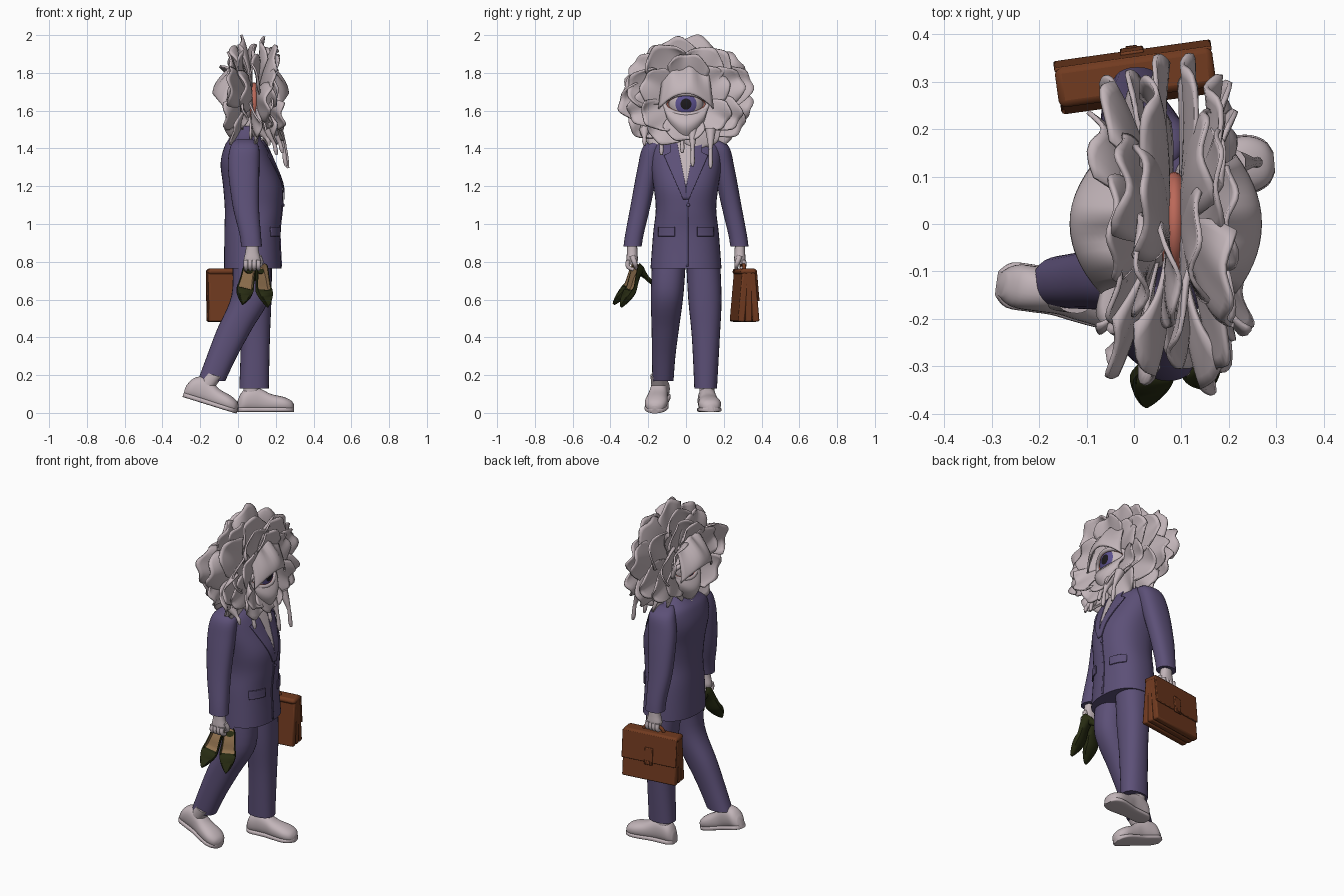
import bpy, bmesh, random
from math import sin, cos, pi, hypot, radians
from mathutils import Vector, Matrix

random.seed(11)
cube = bpy.data.objects.get("Cube")
if cube:
    bpy.data.objects.remove(cube)


def material(name, *rgb):
    m = bpy.data.materials.new(name)
    m.use_nodes = True
    m.diffuse_color = (*rgb, 1)
    m.node_tree.nodes["Principled BSDF"].inputs["Base Color"].default_value = (*rgb, 1)
    return m


pale = material("pale petal", .54, .46, .485)
suit = material("purple cloth", .107, .08, .185)
leather = material("brown leather", .165, .043, .014)
olive = material("dark olive", .02, .024, .006)
tan = material("tan insole", .27, .16, .075)
coral = material("coral flesh", .5, .14, .1)
iris = material("violet iris", .11, .085, .28)
black = material("black", .012, .01, .012)


def make(name, verts, faces, mats, pick=None, place=Matrix(), solid=0, angle=50):
    mesh = bpy.data.meshes.new(name)
    mesh.from_pydata([place @ Vector(v) for v in verts], [], faces)
    for m in mats:
        mesh.materials.append(m)
    if pick:
        for face in mesh.polygons:
            face.material_index = pick(face)
    bm = bmesh.new()
    bm.from_mesh(mesh)
    bmesh.ops.recalc_face_normals(bm, faces=bm.faces)
    bm.to_mesh(mesh)
    bm.free()
    mesh.shade_smooth()
    mesh.set_sharp_from_angle(angle=radians(angle))
    ob = bpy.data.objects.new(name, mesh)
    bpy.context.collection.objects.link(ob)
    if solid:
        mod = ob.modifiers.new("thickness", 'SOLIDIFY')
        mod.thickness, mod.offset = solid, 0
    return ob


def loft(name, rings, mats, **extra):
    n, last = len(rings[0]), len(rings) - 1
    faces = [(i * n + j, i * n + (j + 1) % n, (i + 1) * n + (j + 1) % n, (i + 1) * n + j)
             for i in range(last) for j in range(n)]
    faces += [tuple(range(n)), tuple(range(last * n, last * n + n))]
    return make(name, [p for ring in rings for p in ring], faces, mats, **extra)


def sheet(name, point, mat, nu=12, nv=14, solid=.01):
    """Surface from point(u, v) with u in 0..1 and v in -1..1."""
    verts = [point(i / nu, 2 * j / nv - 1) for i in range(nu + 1) for j in range(nv + 1)]
    w = nv + 1
    faces = [(i * w + j, i * w + j + 1, i * w + w + j + 1, i * w + w + j)
             for i in range(nu) for j in range(nv)]
    return make(name, verts, faces, [mat], solid=solid)


def smooth(rows, k=5):
    out = []
    for i in range(len(rows) - 1):
        a, b, c, d = (rows[max(0, min(len(rows) - 1, i + o))] for o in (-1, 0, 1, 2))
        for s in range(k):
            t = s / k
            out.append(tuple(q + t / 2 * (r - p + t * (2 * p - 5 * q + 4 * r - w + t * (3 * (q - r) + w - p)))
                             for p, q, r, w in zip(a, b, c, d)))
    return out + [rows[-1]]


def oval(a, b, power=2.3, n=28):
    def f(c):
        return abs(c) ** (2 / power) * (1 if c > 0 else -1)
    return [(a * f(cos(2 * pi * j / n)), b * f(sin(2 * pi * j / n))) for j in range(n)]


def upright(name, rows, mat):
    """Rows are height, x, y, half depth, half width."""
    return loft(name, [[(x + p, y + q, z) for p, q in oval(a, b)]
                       for z, x, y, a, b in smooth(rows)], [mat])


def tube(name, points, radii, mat, closed=False):
    curve = bpy.data.curves.new(name, 'CURVE')
    curve.dimensions, curve.bevel_depth, curve.bevel_resolution = '3D', 1, 3
    curve.use_fill_caps, curve.resolution_u = True, 6
    spline = curve.splines.new('BEZIER')
    spline.bezier_points.add(len(points) - 1)
    for bp, p, r in zip(spline.bezier_points, points, radii):
        bp.co, bp.radius = p, r
        bp.handle_left_type = bp.handle_right_type = 'AUTO'
    spline.use_cyclic_u = closed
    curve.materials.append(mat)
    ob = bpy.data.objects.new(name, curve)
    bpy.context.collection.objects.link(ob)


def ellipsoid(name, centre, rx, r, mats, pick=None, n=20):
    cx, cy, cz = centre
    rings = [[(cx + rx * cos(t), cy + p, cz + q) for p, q in oval(r * sin(t), r * sin(t), 2)]
             for t in (pi * max(.01, min(n - .01, i)) / n for i in range(n + 1))]
    loft(name, rings, mats, pick=pick)


def box(name, centre, size, mat, place, bevel=.008):
    verts = [[c + s * h / 2 for c, h, s in zip(centre, size, (i, j, k))]
             for i in (-1, 1) for j in (-1, 1) for k in (-1, 1)]
    faces = [(0, 1, 3, 2), (4, 6, 7, 5), (0, 4, 5, 1), (2, 3, 7, 6), (0, 2, 6, 4), (1, 5, 7, 3)]
    mod = make(name, verts, faces, [mat], place=place, angle=40).modifiers.new("soft edge", 'BEVEL')
    mod.width, mod.segments = bevel, 2


# Jacket: height, centre x, half depth, half width
torso = smooth([(.765, .078, .152, .188), (.95, .075, .147, .174), (1.08, .082, .152, .16),
                (1.2, .078, .157, .172), (1.32, .05, .142, .19), (1.41, .04, .112, .185),
                (1.46, .04, .08, .12), (1.52, .05, .05, .06)])
loft("jacket", [[(x + p, q, z) for p, q in oval(a, b, 2.3, 40)] for z, x, a, b in torso], [suit])


def front(y, z):
    for lo, hi in zip(torso, torso[1:]):
        if lo[0] <= z <= hi[0]:
            t = (z - lo[0]) / (hi[0] - lo[0])
            x, a, b = (p + t * (q - p) for p, q in zip(lo[1:], hi[1:]))
            return x + a * max(0, 1 - abs(y / b) ** 2.3) ** (1 / 2.3)
    return .1


def patch(name, low, high, inner, outer, mat, off, side=1):
    def point(u, v):
        z = low + u * (high - low)
        y = side * (inner(u) + (outer(u) - inner(u)) * (v + 1) / 2)
        return front(y, z) + off, y, z
    sheet(name, point, mat, nu=20, solid=.006)


patch("shirt_front", 1.2, 1.45, lambda u: -.06 * u, lambda u: .06 * u, pale, .003)
patch("jacket_front_edge", .775, 1.13, lambda u: 0, lambda u: .012, suit, .001)
for side, tag in ((1, "left"), (-1, "right")):
    patch(tag + "_lapel", 1.13, 1.44, lambda u: .06 * max(0, u - .2),
          lambda u: .015 + .135 * u if u < .76 else .085, suit, .006, side)
    patch(tag + "_pocket_flap", .935, .985, lambda u: .06, lambda u: .145, suit, .006, side)
ellipsoid("jacket_button", (front(0, 1.1) + .006, .012, 1.1), .005, .009, [suit], n=8)

# Sleeves and hands; the left arm swings back
for side, tag, swing in ((1, "left", -.055), (-1, "right", .01)):
    upright(tag + "_sleeve", [(z, x + swing * t, side * y, a, b) for z, x, y, a, b, t in (
        (1.45, .035, .135, .04, .03, 0), (1.41, .035, .175, .075, .052, 0), (1.3, .028, .2, .083, .056, .2),
        (1.1, .035, .24, .07, .053, .6), (.95, .055, .272, .057, .049, .9), (.88, .062, .283, .055, .048, 1))], suit)
    hx, hy = .065 + swing, side * .285
    upright(tag + "_hand", [(.9, hx, hy, .03, .026), (.85, hx, hy, .036, .028),
                            (.81, hx, hy, .045, .03), (.785, hx, hy, .04, .024)], pale)
    for i in range(4):
        fx = hx - .033 + .022 * i
        tube(tag + "_finger", [(fx, hy + side * .02, .81), (fx, hy + side * .022, .775), (fx, hy - side * .008, .758)],
             [.013, .012, .009], pale)
    tube(tag + "_thumb", [(hx + .035, hy, .83), (hx + .045, hy - side * .015, .79), (hx + .02, hy - side * .02, .765)],
         [.015, .013, .009], pale)

# Trousers
upright("left_trouser", [(.82, .08, .09, .1, .09), (.6, .092, .1, .085, .088),
                         (.4, .092, .105, .077, .074), (.13, .085, .104, .078, .06)], suit)
upright("right_trouser", [(.82, .07, -.09, .1, .09), (.62, .068, -.1, .103, .086), (.44, -.02, -.11, .092, .072),
                          (.3, -.085, -.118, .08, .062), (.17, -.14, -.122, .073, .056)], suit)

# Pale walking shoes
foot = smooth([(0, .025, .065), (.025, .045, .11), (.075, .047, .135), (.125, .047, .12), (.175, .054, .095),
               (.24, .06, .08), (.28, .045, .062), (.297, .018, .04)], 4)
for tag, spot, pitch, yaw, lean in (("left", (0, .105, .005), 0, 5, 0), ("right", (-.29, -.125, .085), 17, -8, .35)):
    place = Matrix.Translation(spot) @ Matrix.Rotation(radians(yaw), 4, 'Z') @ Matrix.Rotation(radians(pitch), 4, 'Y')
    loft(tag + "_shoe", [[(x, p, h / 2 + q) for p, q in oval(w, h / 2, 2.3)] for x, w, h in foot], [pale], place=place)
    loft(tag + "_sole", [[(x, p, .012 + q) for p, q in oval(w + .003, .013, 4)] for x, w, h in foot], [pale], place=place)
    loft(tag + "_ankle", [[(.07 + lean * z + p, q, z) for p, q in oval(.042, .04)] for z in (.07, .11, .16)],
         [pale], place=place)

# Pair of heeled pumps hanging from the right hand: along, drop, half width, rim, floor
last = smooth([(0, 0, .02, .044, .012), (.02, 0, .032, .047, .008), (.07, -.012, .036, .036, .008),
               (.12, -.035, .043, .032, .008), (.145, -.042, .045, .036, .034), (.18, -.045, .037, .034, .036),
               (.22, -.043, .018, .022, .024), (.24, -.04, .003, .012, .013)], 3)
for tag, heel, toe, face_x in (("first", (.055, -.235, .765), (.035, -.395, .61), .25),
                               ("second", (.105, -.225, .765), (.165, -.35, .605), .45)):
    ax = (Vector(toe) - Vector(heel)).normalized()
    ay = Vector((face_x, -.75, .66)).cross(ax).normalized()
    place = Matrix((ax, ay, ax.cross(ay))).transposed().to_4x4()
    place.translation = heel
    rings = [[(x, s * w, d + z) for s, z in ((-1, h), (-1, h / 3), (-.6, 0), (.6, 0), (1, h / 3), (1, h),
                                             (.84, h), (.8, f), (-.8, f), (-.84, h))] for x, d, w, h, f in last]
    loft(tag + "_pump", rings, [olive, tan], place=place,
         pick=lambda face: int(face.index % 10 in (6, 7, 8) and face.index < 10 * 10))
    loft(tag + "_pump_heel", [[(.02 + p, q, -z) for p, q in oval(r, r)]
                              for z, r in ((-.01, .024), (.02, .015), (.05, .009), (.095, .007))], [olive], place=place)

# Briefcase in the left hand, narrowing upward
case = Matrix.Translation((.003, .31, .48)) @ Matrix.Rotation(radians(8), 4, 'Z')
for i in (-1, 0, 1):
    lean = case @ Matrix.Translation((0, .04 * i, 0)) @ Matrix.Rotation(radians(5 * i), 4, 'X')
    box("case_section", (0, 0, .135), (.33, .036, .265), leather, lean)
box("case_top", (0, 0, .268), (.335, .085, .032), leather, case, .014)
lean = case @ Matrix.Translation((0, .062, 0)) @ Matrix.Rotation(radians(5), 4, 'X')
box("case_flap", (0, 0, .195), (.335, .01, .165), leather, lean, .004)
box("case_strap", (0, .006, .15), (.05, .01, .1), leather, lean, .004)
box("case_clasp", (0, .012, .115), (.025, .005, .02), leather, lean, .002)
tube("case_handle", [case @ Vector((x, -.01, z)) for x, z in ((-.065, .27), (-.05, .3), (0, .31), (.05, .3), (.065, .27))],
     [.01] * 5, leather)

# Flower head with an eye on each side
mid, eye_z = .085, 1.635
upright("neck", [(1.42, .05, 0, .05, .05), (1.6, .08, 0, .045, .06)], pale)
ellipsoid("flower_core", (mid, 0, 1.64), .04, .11, [coral])


def petal(side, angle, length, width, tilt, base):
    phase, curl, wave = random.uniform(0, 6), random.uniform(-.04, .04), random.uniform(.006, .013)
    ry, rz = cos(angle), sin(angle)

    def point(u, v):
        r = .04 + (length - .04) * u * (1 - .32 * u * abs(v) ** 2.6 + .025 * u * (sin(6 * v + phase) - 1))
        t = width * v * (.3 + .7 * sin(u * pi * .6))
        out = base + tilt * r + curl * u ** 3 + .03 * u * v * v + wave * u * u * sin(5 * v + phase)
        z = rz * r + ry * t
        return mid + side * out, 1.06 * (ry * r - rz * t), 1.66 + z * (1 if z > 0 else .88)
    sheet("petal", point, pale)


for side in (1, -1):
    for count, length, width, tilt, base, turn in ((8, .345, .115, .03, .012, .25 * side), (8, .32, .11, .25, .022, .5),
                                                   (6, .25, .105, .45, .03, 0)):
        for i in range(count):
            petal(side, pi / 2 + 2 * pi * (i + turn) / count + random.uniform(-.1, .1),
                  length * random.uniform(.93, 1.02), width, tilt + random.uniform(-.07, .07), base)
    # Eyeball with iris and pupil, then the lids
    ellipsoid("eyeball", (mid + side * .05, 0, eye_z), .078, .095, [pale, iris, black],
              lambda f: 0 if (f.center.x - mid) * side < .05 else
              2 if hypot(f.center.y, f.center.z - eye_z) < .024 else
              1 if hypot(f.center.y, f.center.z - eye_z) < .05 else 0)
    for name, grow, thick, mat in (("eye_rim", 1, .006, coral), ("eyelid_edge", 1.14, .013, pale)):
        ts = [2 * pi * i / 16 for i in range(16)]
        tube(name, [(mid + side * (.075 + .045 * sin(t) ** 2), .1 * grow * cos(t), eye_z + .048 * grow * sin(t)) for t in ts],
             [thick] * 16, mat, closed=True)
    deep = 1 if side > 0 else 1.2

    def hood(u, v):
        out = .09 + .09 * sin(u * pi / 2) * (1 - .6 * v * v) + .008 * (1 - u) * sin(7 * v)
        return (mid + side * deep * out, .145 * v * (.85 + .15 * u),
                1.83 - .14 * u - v * v * (.05 + .03 * u) + .008 * (1 - u) * sin(9 * v))

    def cheek(u, v):
        return (mid + side * (.075 + .05 * (1 - v * v) + .03 * sin(pi * u)), .12 * v * (1 - .35 * u),
                eye_z - .055 * (1 - .8 * v * v) - .12 * u)
    sheet("upper_lid_petal", hood, pale)
    sheet("lower_lid_petal", cheek, pale)

# Drips below the front petals
for y, x, low in ((-.13, .2, 1.36), (-.02, .23, 1.37), (.035, .25, 1.3), (.13, .26, 1.29), (-.22, .16, 1.41)):
    tube("drip", [(x - .05, y, 1.5), (x - .01, y, (1.5 + low) / 2), (x, y, low + .03), (x + .005, y, low + .006)],
         [.028, .01, .012, .007], pale)
